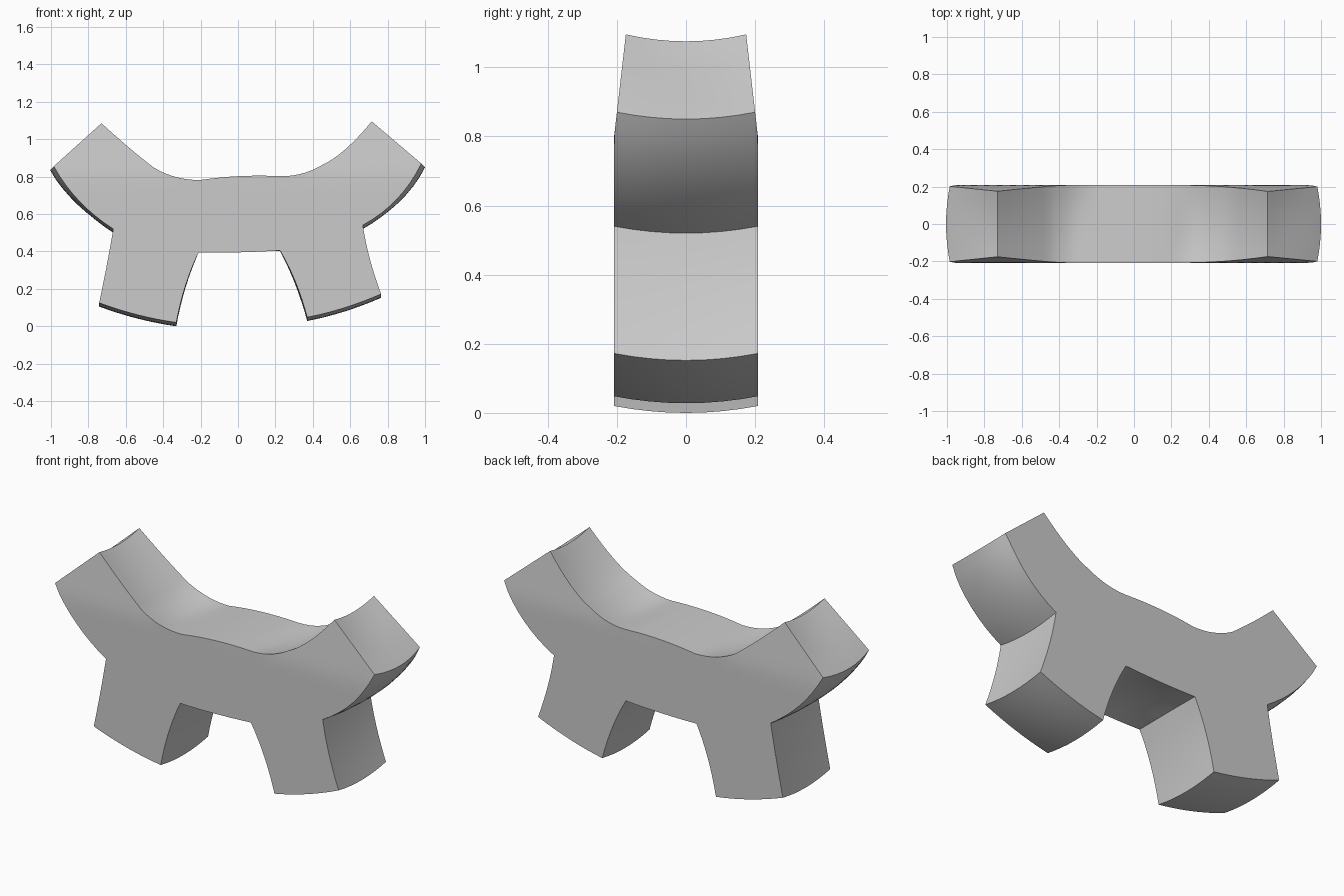
import bpy, bmesh
from mathutils import Vector

if "Cube" in bpy.data.objects:
    bpy.data.objects.remove(bpy.data.objects["Cube"])

N = 8        # divisions along each patch
LAYERS = 8   # divisions through the depth


def arc(a, m, b, n=N):
    """Smooth arc passing through three points."""
    a, m, b = Vector(a), Vector(m), Vector(b)
    c = 2 * m - (a + b) / 2
    return [a * (1 - t) ** 2 + c * 2 * t * (1 - t) + b * t * t
            for t in (i / n for i in range(n + 1))]


def line(a, b):
    return arc(a, ((a[0] + b[0]) / 2, (a[1] + b[1]) / 2), b)


def clamp(v):
    return max(0.0, min(1.0, v))


# Patches of the side outline: two opposite edges, and a bow at the far end
patches = [
    # left arm, left shoulder, middle body
    (arc((-.985, .855), (-.85, .67), (-.667, .52)),
     arc((-.73, 1.085), (-.585, .957), (-.45, .848)), 0),
    (line((-.667, .52), (-.21, .395)),
     arc((-.45, .848), (-.33, .797), (-.2, .782)), 0),
    (arc((-.21, .395), (0, .395), (.225, .405)),
     arc((-.2, .782), (0, .802), (.2, .803)), 0),
    # right shoulder, right arm
    (line((.225, .405), (.667, .54)),
     arc((.2, .803), (.33, .813), (.45, .862)), 0),
    (arc((.667, .54), (.85, .68), (.98, .87)),
     arc((.45, .862), (.575, .947), (.715, 1.095)), 0),
    # left leg, right leg
    (arc((-.667, .52), (-.70, .335), (-.742, .125)),
     arc((-.21, .395), (-.28, .22), (-.33, .02)), .012),
    (arc((.225, .405), (.308, .235), (.37, .048)),
     arc((.667, .54), (.705, .36), (.765, .172)), .012),
]

# Flat side panel made of quads
flat = bmesh.new()
for low, high, bow in patches:
    grid = []
    for i, (p, q) in enumerate(zip(low, high)):
        row = []
        for j in range(N + 1):
            t = j / N
            v = p.lerp(q, t)
            sag = bow * 4 * t * (1 - t) * (i / N) ** 2
            row.append(flat.verts.new((v.x, 0, v.y - sag)))
        grid.append(row)
    for i in range(N):
        for j in range(N):
            flat.faces.new((grid[i][j], grid[i + 1][j],
                            grid[i + 1][j + 1], grid[i][j + 1]))
bmesh.ops.remove_doubles(flat, verts=flat.verts, dist=.0005)
flat.verts.index_update()


def place(co, s):
    """Position of an outline point at depth s (-1 front, 1 back)."""
    x, z = co.x, co.z
    w = .208 - .115 * max(0, z - .8)
    bulge = 1 - s * s
    ax = abs(x)
    dz = -.02 * clamp((ax - .2) / .13)
    if z < .42 and ax < .22:                      # hollow belly
        dz += .03 * (1 - (x / .22) ** 2)
    dx = .02 * clamp((ax - .78) / .18) * (1 if x > 0 else -1)
    return (x + dx * bulge, s * w, z + dz * bulge)


# Front and back panels plus curved walls round the outline
bm = bmesh.new()
front = [bm.verts.new(place(v.co, -1)) for v in flat.verts]
back = [bm.verts.new(place(v.co, 1)) for v in flat.verts]
for f in flat.faces:
    bm.faces.new([front[v.index] for v in f.verts])
    bm.faces.new([back[v.index] for v in reversed(f.verts)])
rim = {}
for e in flat.edges:
    if not e.is_boundary:
        continue
    for v in e.verts:
        if v.index not in rim:
            mid = [bm.verts.new(place(v.co, 2 * k / LAYERS - 1))
                   for k in range(1, LAYERS)]
            rim[v.index] = [front[v.index]] + mid + [back[v.index]]
    a, b = (rim[v.index] for v in e.verts)
    for k in range(LAYERS):
        bm.faces.new((a[k], b[k], b[k + 1], a[k + 1]))
bmesh.ops.recalc_face_normals(bm, faces=bm.faces)
flat.free()

mesh = bpy.data.meshes.new("curved_stand")
bm.to_mesh(mesh)
bm.free()
body = bpy.data.objects.new("curved_stand", mesh)
bpy.context.collection.objects.link(body)

grey = bpy.data.materials.new("light grey")
grey.diffuse_color = (.6, .6, .6, 1)
grey.use_nodes = True
grey.node_tree.nodes["Principled BSDF"].inputs["Base Color"].default_value = grey.diffuse_color
mesh.materials.append(grey)

bpy.context.view_layer.objects.active = body
body.select_set(True)
bpy.ops.object.shade_smooth_by_angle(angle=.6)
